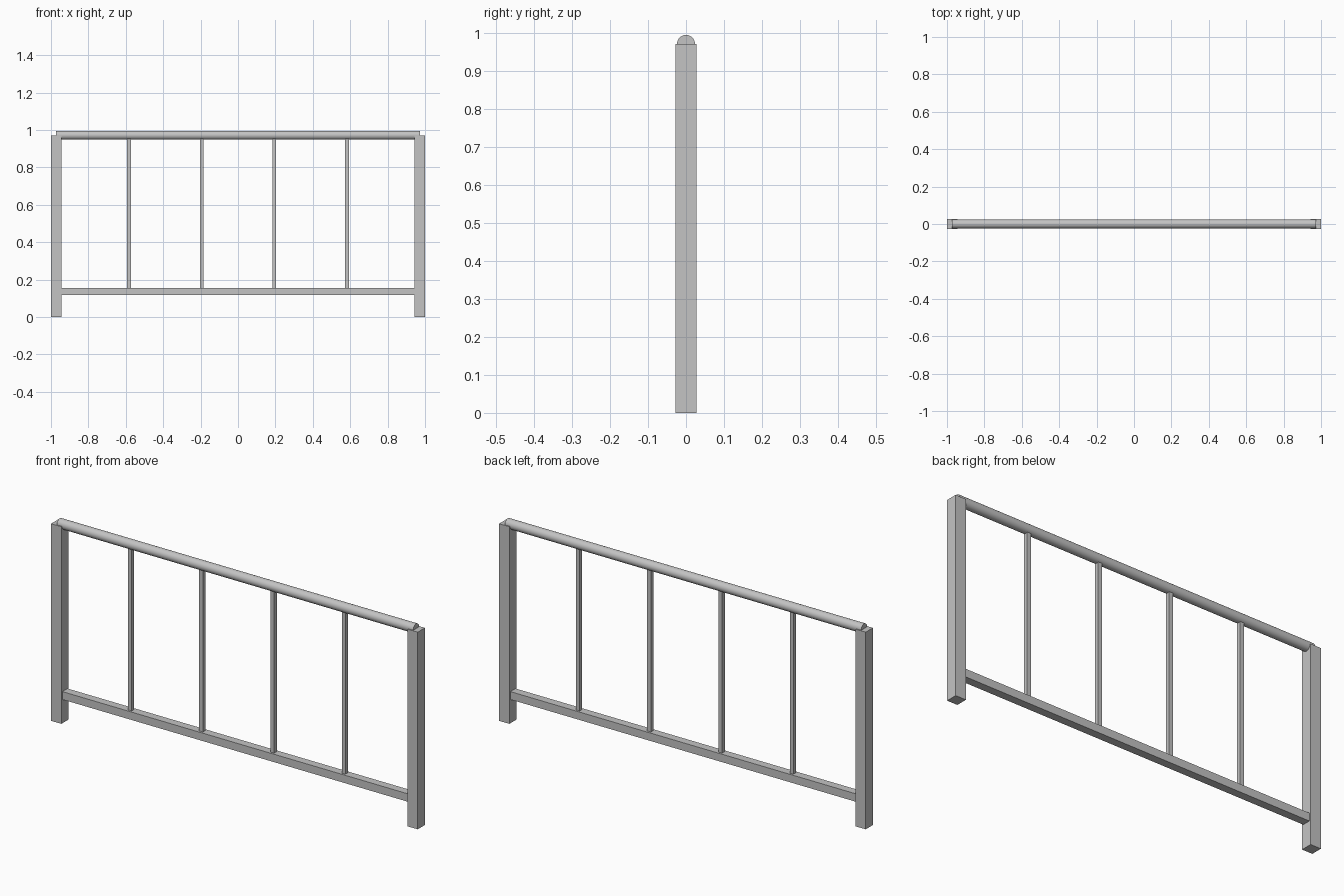
import bpy
import math

if "Cube" in bpy.data.objects:
    bpy.data.objects.remove(bpy.data.objects["Cube"])

steel = bpy.data.materials.new("light_grey_metal")
steel.diffuse_color = (0.55, 0.55, 0.55, 1)
steel.use_nodes = True
steel.node_tree.nodes["Principled BSDF"].inputs["Base Color"].default_value = steel.diffuse_color


def finish(name):
    ob = bpy.context.object
    ob.name = name
    ob.data.materials.append(steel)
    return ob


def box(name, x, z0, z1, width, depth):
    bpy.ops.mesh.primitive_cube_add(size=1, location=(x, 0, (z0 + z1) / 2))
    bpy.context.object.scale = (width, depth, z1 - z0)
    bpy.ops.object.transform_apply(location=False, rotation=False, scale=True)
    return finish(name)


POST = 0.056          # square post size
POST_TOP = 0.972
RAIL_R = 0.0235       # handrail radius
END = 1 - POST / 2    # post centre line

# Square end posts
for side, label in ((-1, "left"), (1, "right")):
    box(f"{label}_post", side * END, 0, POST_TOP, POST, POST)

# Bottom rail between the posts
box("bottom_rail", 0, 0.117, 0.156, 2 * (1 - POST), 0.04)

# Four evenly spaced balusters
for i in range(1, 5):
    x = -END + i * 2 * END / 5
    box(f"baluster_{i}", x, 0.156, POST_TOP - 0.015, 0.02, 0.02)

# Round handrail, half sunk into the post tops
bpy.ops.mesh.primitive_cylinder_add(vertices=32, radius=RAIL_R, depth=2 * END,
                                    location=(0, 0, POST_TOP),
                                    rotation=(0, math.pi / 2, 0))
finish("handrail")
bpy.ops.object.shade_smooth_by_angle(angle=math.radians(30))
